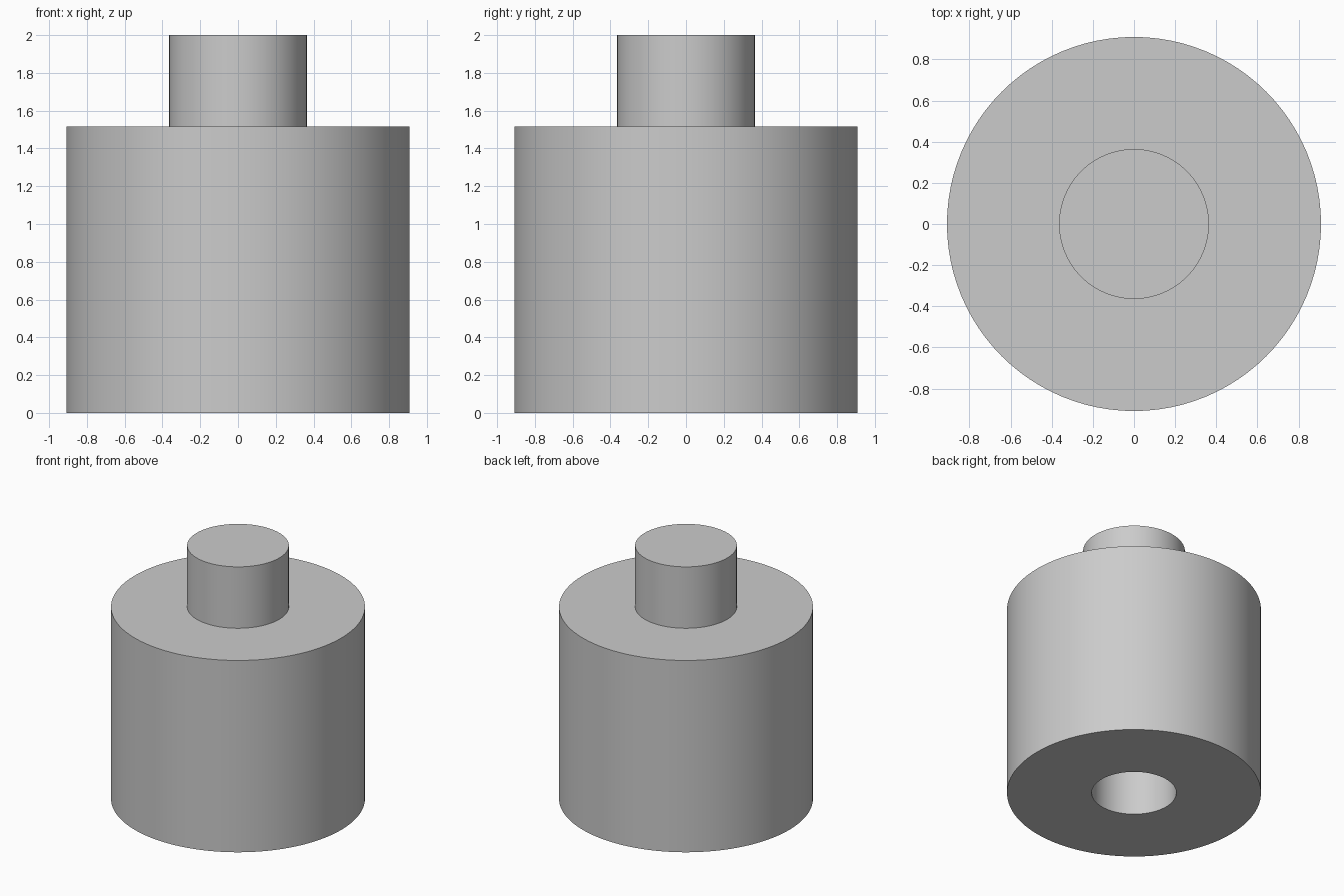
import bpy, bmesh, math

cube = bpy.data.objects.get("Cube")
if cube:
    bpy.data.objects.remove(cube, do_unlink=True)

grey = bpy.data.materials.new("light_grey")
grey.use_nodes = True
colour = (0.6, 0.6, 0.6, 1)
grey.diffuse_color = colour
grey.node_tree.nodes["Principled BSDF"].inputs["Base Color"].default_value = colour

SEGMENTS = 96
BODY_R, BODY_H = 0.909, 1.515
STUD_R, TOP = 0.364, 2.0
HOLE_R, HOLE_DEPTH = 0.303, 0.606

# Half section (radius, height): blind hole, base, body wall, shoulder, stud, top
profile = [(0, HOLE_DEPTH), (HOLE_R, HOLE_DEPTH), (HOLE_R, 0), (BODY_R, 0),
           (BODY_R, BODY_H), (STUD_R, BODY_H), (STUD_R, TOP), (0, TOP)]

# Revolve the section around the z axis into one closed solid
bm = bmesh.new()
verts = [bm.verts.new((r, 0, z)) for r, z in profile]
edges = [bm.edges.new(pair) for pair in zip(verts, verts[1:])]
bmesh.ops.spin(bm, geom=verts + edges, cent=(0, 0, 0), axis=(0, 0, 1),
               angle=math.tau, steps=SEGMENTS, use_duplicate=False)
bmesh.ops.remove_doubles(bm, verts=bm.verts, dist=0.0001)
bmesh.ops.recalc_face_normals(bm, faces=bm.faces)

mesh = bpy.data.meshes.new("stepped_cylinder")
bm.to_mesh(mesh)
bm.free()
mesh.materials.append(grey)
body = bpy.data.objects.new("stepped_cylinder", mesh)
bpy.context.collection.objects.link(body)

# Smooth walls with sharp rims
bpy.ops.object.select_all(action='DESELECT')
body.select_set(True)
bpy.context.view_layer.objects.active = body
bpy.ops.object.shade_smooth_by_angle(angle=math.radians(30))
